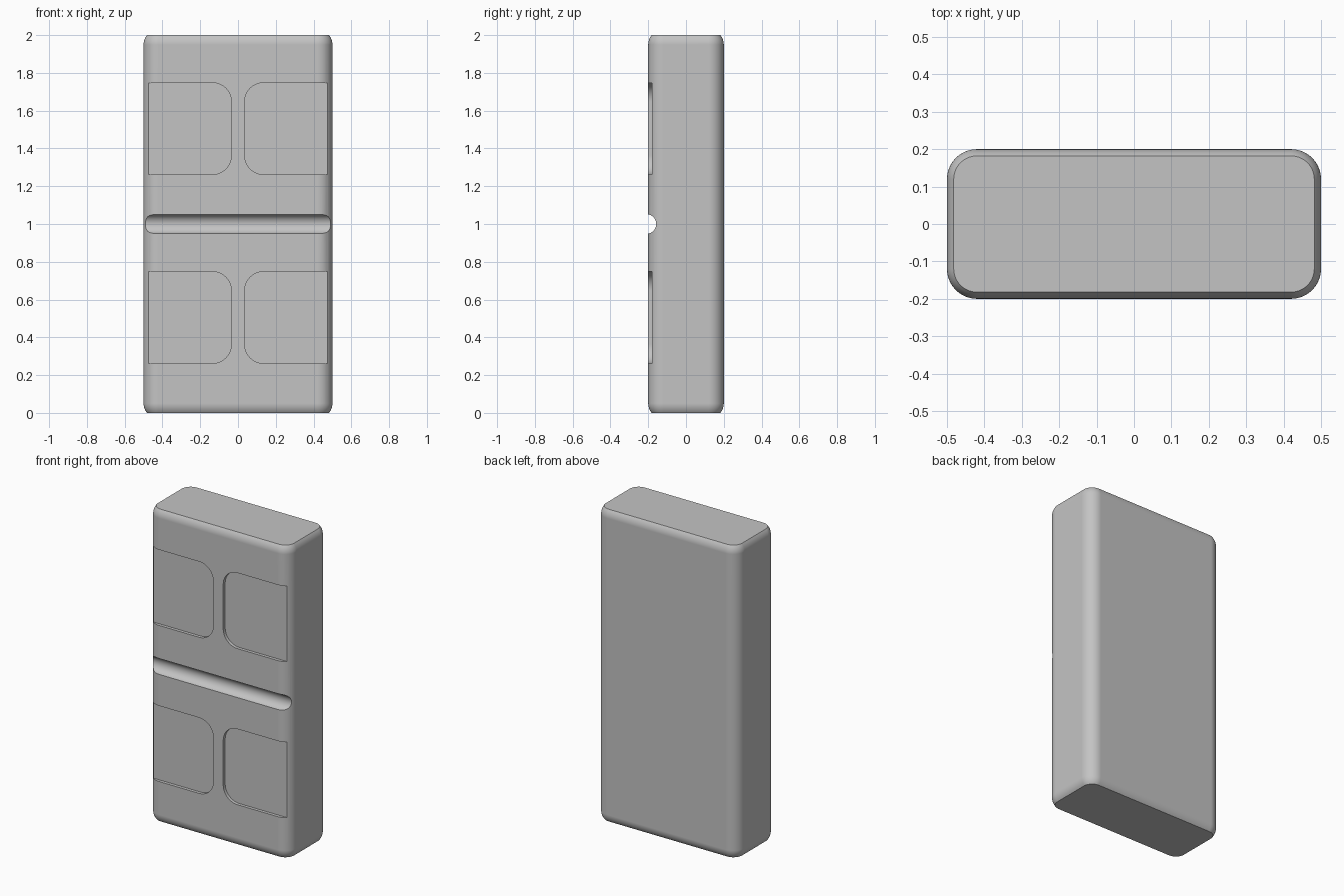
import bpy
import bmesh
from math import sin, cos, pi, sqrt, asin
from mathutils import Matrix

default = bpy.data.objects.get("Cube")
if default:
    bpy.data.objects.remove(default, do_unlink=True)

WIDTH, DEPTH, HEIGHT = 1.0, 0.4, 2.0
ROUND = 0.08      # radius of the upright corners and end fillets
INSET = 0.018     # how far the end faces sit inside the sides
FLOOR = -0.18     # depth of the sunken panels

grey = bpy.data.materials.new("plain grey")
grey.use_nodes = True
colour = (0.55, 0.55, 0.55, 1)
grey.diffuse_color = colour
grey.node_tree.nodes["Principled BSDF"].inputs["Base Color"].default_value = colour


def rounded_outline(w, h, r, steps=10):
    """Counter-clockwise rounded rectangle centred on the origin."""
    points = []
    for i, (sx, sy) in enumerate([(1, 1), (-1, 1), (-1, -1), (1, -1)]):
        for k in range(steps + 1):
            a = (i + k / steps) * pi / 2
            points.append((sx * (w / 2 - r) + r * cos(a),
                           sy * (h / 2 - r) + r * sin(a)))
    return points


def loft(name, layers):
    """Join closed outlines, given as (outline, z), into a capped solid."""
    bm = bmesh.new()
    rings = [[bm.verts.new((x, y, z)) for x, y in outline] for outline, z in layers]
    for low, high in zip(rings, rings[1:]):
        n = len(low)
        for i in range(n):
            j = (i + 1) % n
            bm.faces.new((low[i], low[j], high[j], high[i]))
    bm.faces.new(rings[0][::-1])
    bm.faces.new(rings[-1])
    mesh = bpy.data.meshes.new(name)
    bm.to_mesh(mesh)
    bm.free()
    mesh.materials.append(grey)
    obj = bpy.data.objects.new(name, mesh)
    bpy.context.collection.objects.link(obj)
    return obj


# Block: upright rounded slab with shallow fillets running into flat ends
sweep = asin(sqrt(2 * ROUND * INSET - INSET ** 2) / ROUND)
drop = ROUND * sin(sweep)
profile = []
for k in range(7):
    a = sweep * (1 - k / 6)
    profile.append((ROUND * (1 - cos(a)), drop - ROUND * sin(a)))
profile += [(inset, HEIGHT - z) for inset, z in reversed(profile)]
block = loft("block", [
    (rounded_outline(WIDTH - 2 * i, DEPTH - 2 * i, ROUND - i), z) for i, z in profile])

# Cutters for the four sunken panels, open at the outer sides
cutters = []
upright = Matrix.Rotation(pi / 2, 4, "X")
for z in (0.505, 1.505):
    for inner, side in ((-0.035, -1), (0.035, 1)):
        outline = rounded_outline(0.7, 0.485, 0.1)
        cutter = loft("panel_cutter", [(outline, 0), (outline, 0.1)])
        cutter.data.transform(Matrix.Translation((inner + side * 0.35, FLOOR, z)) @ upright)
        cutters.append(cutter)

# Cutter for the round groove across the middle
circle = [(0.052 * cos(k * pi / 24), 0.052 * sin(k * pi / 24)) for k in range(48)]
groove = loft("groove_cutter", [(circle, -0.7), (circle, 0.7)])
groove.data.transform(Matrix.Translation((0, -0.21, HEIGHT / 2)) @ Matrix.Rotation(pi / 2, 4, "Y"))
cutters.append(groove)

bpy.ops.object.select_all(action="DESELECT")
bpy.context.view_layer.objects.active = block
block.select_set(True)
for cutter in cutters:
    cutter.hide_render = True
    cut = block.modifiers.new("cut", "BOOLEAN")
    cut.operation = "DIFFERENCE"
    cut.solver = "EXACT"
    cut.object = cutter
    bpy.ops.object.modifier_apply(modifier=cut.name)
    bpy.data.objects.remove(cutter, do_unlink=True)

# Smooth fillets, crisp cut edges, flat large faces
bpy.ops.object.shade_smooth_by_angle(angle=pi / 6)
weighted = block.modifiers.new("flat faces", "WEIGHTED_NORMAL")
weighted.keep_sharp = True
